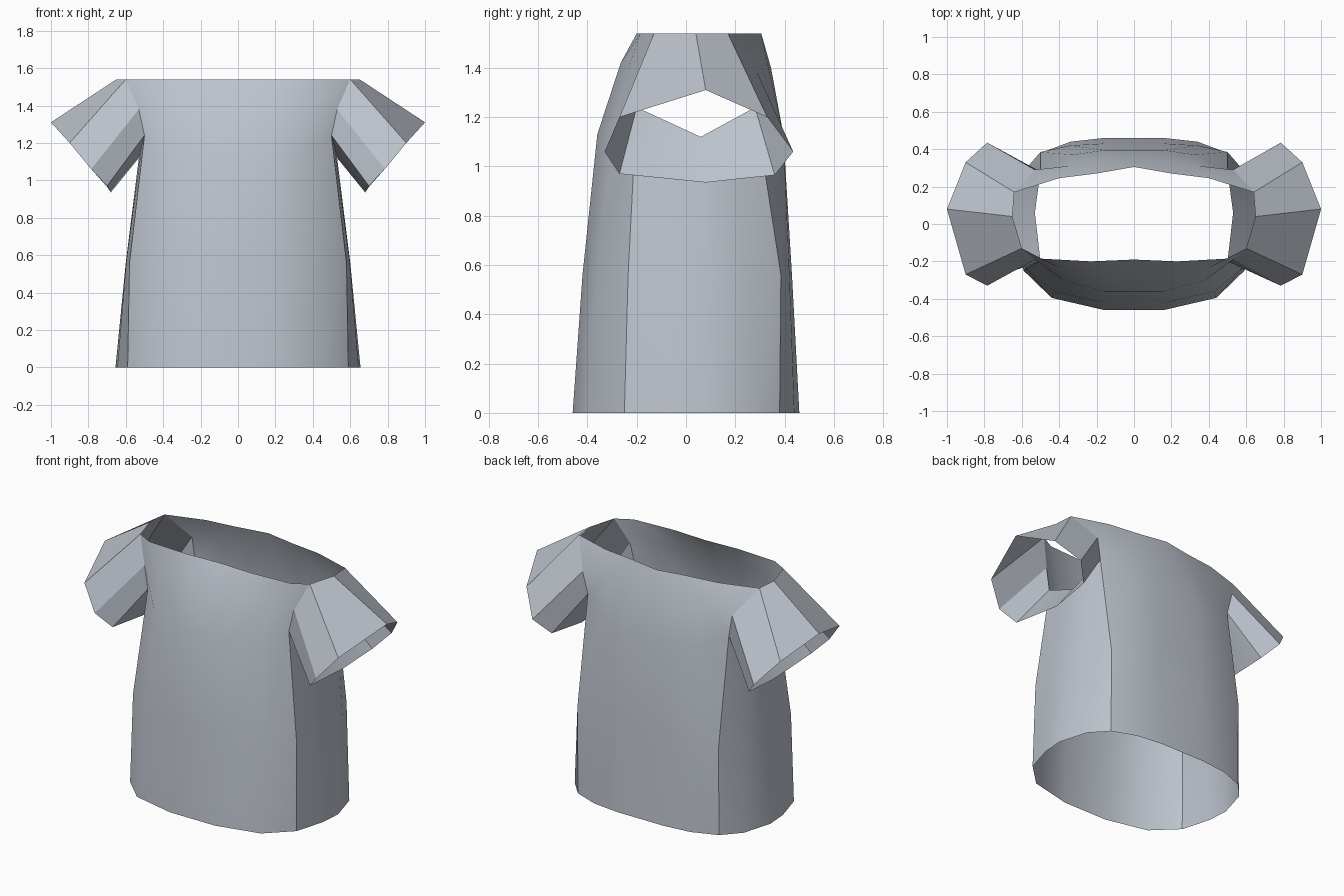
import bpy, bmesh, math

cube = bpy.data.objects.get("Cube")
if cube:
    bpy.data.objects.remove(cube, do_unlink=True)

# One fabric colour
fabric = bpy.data.materials.new("grey_fabric")
fabric.use_nodes = True
GREY = (0.51, 0.55, 0.61, 1)
fabric.diffuse_color = GREY
fabric.node_tree.nodes["Principled BSDF"].inputs["Base Color"].default_value = GREY


def add_panel(bm, rows):
    """Skin a grid of points; rows run upward, columns run front to back."""
    grid = [[bm.verts.new(p) for p in row] for row in rows]
    for low, high in zip(grid, grid[1:]):
        for i in range(len(low) - 1):
            bm.faces.new((low[i], low[i + 1], high[i + 1], high[i])).smooth = True


def finish(bm, name):
    mesh = bpy.data.meshes.new(name)
    bm.to_mesh(mesh)
    bm.free()
    mesh.materials.append(fabric)
    obj = bpy.data.objects.new(name, mesh)
    bpy.context.collection.objects.link(obj)
    return obj


# Points where the armhole meets the torso
front_armpit, back_armpit = (0.50, -0.20, 1.24), (0.50, 0.28, 1.24)
front_seam, back_seam = (0.53, -0.19, 1.38), (0.53, 0.29, 1.38)
front_shoulder, back_shoulder = (0.60, -0.13, 1.54), (0.64, 0.17, 1.54)
underarm = (0.53, 0.06, 1.12)

# Front panel, centre to side fold, hem to neckline
front = [
    [(0, -0.46, 0), (0.16, -0.46, 0), (0.44, -0.395, 0), (0.59, -0.25, 0)],
    [(0, -0.42, 0.56), (0.17, -0.42, 0.56), (0.43, -0.36, 0.56), (0.58, -0.235, 0.56)],
    [(0, -0.36, 1.13), (0.16, -0.36, 1.13), (0.38, -0.30, 1.16), front_armpit],
    [(0, -0.26, 1.42), (0.17, -0.265, 1.42), (0.40, -0.235, 1.40), front_seam],
    [(0, -0.19, 1.54), (0.23, -0.20, 1.54), (0.50, -0.185, 1.54), front_shoulder],
]
# Side panel under the arm
side = [
    [(0.59, -0.25, 0), (0.645, -0.06, 0), (0.655, 0.08, 0), (0.60, 0.27, 0), (0.50, 0.38, 0)],
    [(0.58, -0.235, 0.56), (0.598, -0.06, 0.56), (0.60, 0.08, 0.56),
     (0.575, 0.235, 0.56), (0.50, 0.385, 0.56)],
    [front_armpit, (0.515, -0.07, 1.18), underarm, (0.515, 0.17, 1.18), back_armpit],
]
# Back panel, side fold to centre
back = [
    [(0.50, 0.38, 0), (0.34, 0.44, 0), (0.16, 0.46, 0), (0, 0.46, 0)],
    [(0.50, 0.385, 0.56), (0.34, 0.42, 0.56), (0.16, 0.43, 0.56), (0, 0.43, 0.56)],
    [back_armpit, (0.33, 0.37, 1.16), (0.16, 0.395, 1.13), (0, 0.395, 1.13)],
    [back_seam, (0.35, 0.31, 1.40), (0.17, 0.335, 1.40), (0, 0.345, 1.40)],
    [back_shoulder, (0.40, 0.245, 1.54), (0.20, 0.27, 1.54), (0, 0.305, 1.54)],
]
bm = bmesh.new()
for panel in (front, side, back):
    add_panel(bm, panel)
body = finish(bm, "shirt_body")
mirror = body.modifiers.new("Mirror", "MIRROR")
mirror.use_clip = True

# Sleeves: eight-sided open tubes from armhole to cuff
root = [(0.65, 0.04, 1.54), back_shoulder, back_seam, back_armpit,
        underarm, front_armpit, front_seam, front_shoulder]
cuff = [(1.0, 0.08, 1.31), (0.90, 0.33, 1.20), (0.785, 0.435, 1.06), (0.70, 0.36, 0.965),
        (0.68, 0.08, 0.935), (0.70, -0.27, 0.97), (0.785, -0.33, 1.06), (0.90, -0.27, 1.20)]
for name, sign in (("left_sleeve", 1), ("right_sleeve", -1)):
    bm = bmesh.new()
    inner, outer = ([bm.verts.new((sign * x, y, z)) for x, y, z in ring] for ring in (root, cuff))
    for i in range(8):
        j = (i + 1) % 8
        loop = (inner[i], outer[i], outer[j], inner[j])
        bm.faces.new(loop[::sign])
    sleeve = finish(bm, name)
    bpy.ops.object.select_all(action="DESELECT")
    sleeve.select_set(True)
    bpy.context.view_layer.objects.active = sleeve
    bpy.ops.object.shade_smooth_by_angle(angle=math.radians(25))
